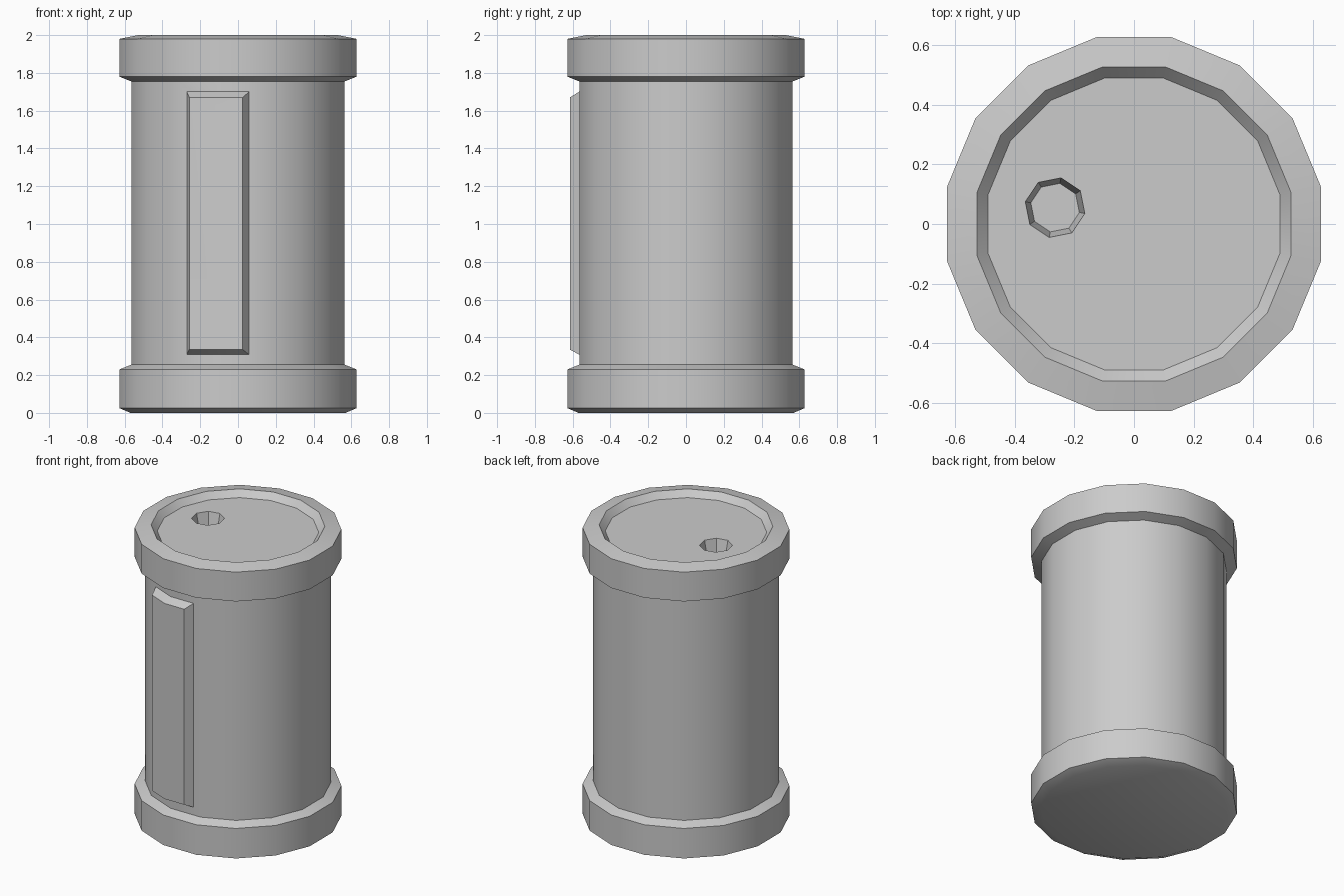
import bpy, bmesh
from math import pi, sin, cos, tan
from mathutils import Matrix

if "Cube" in bpy.data.objects:
    bpy.data.objects.remove(bpy.data.objects["Cube"])

SIDES = 16
HALF = pi / SIDES          # half the angle of one side of the drum

grey = bpy.data.materials.new("plain_grey")
grey.use_nodes = True
colour = (0.6, 0.6, 0.6, 1)
grey.diffuse_color = colour
grey.node_tree.nodes["Principled BSDF"].inputs["Base Color"].default_value = colour


def finish(name, bm):
    bmesh.ops.recalc_face_normals(bm, faces=bm.faces)
    mesh = bpy.data.meshes.new(name)
    bm.to_mesh(mesh)
    bm.free()
    mesh.materials.append(grey)
    obj = bpy.data.objects.new(name, mesh)
    bpy.context.collection.objects.link(obj)
    return obj


def loft(name, rings):
    """Closed solid through rings of points, capped at both ends."""
    bm = bmesh.new()
    loops = [[bm.verts.new(p) for p in ring] for ring in rings]
    for a, b in zip(loops, loops[1:]):
        for i in range(len(a)):
            j = (i + 1) % len(a)
            bm.faces.new((a[i], a[j], b[j], b[i]))
    bm.faces.new(loops[0])
    bm.faces.new(loops[-1])
    return finish(name, bm)


def lathe(name, profile, sides, start, x=0, y=0):
    angles = [start + 2 * pi * i / sides for i in range(sides)]
    return loft(name, [[(x + r * cos(a), y + r * sin(a), z) for a in angles]
                       for r, z in profile])


def bent_block(name, layers):
    """Block folded around one vertical edge of the drum.
    Each layer is (radius at the fold, half width, bottom, top)."""
    rings = []
    for r, w, low, high in layers:
        fold = [(t, -(r - abs(t) * tan(HALF))) for t in (-w, 0, w)]
        rings.append([(x, y, low) for x, y in fold] +
                     [(x, y, high) for x, y in reversed(fold)])
    obj = loft(name, rings)
    obj.data.transform(Matrix.Rotation(-HALF, 4, 'Z'))
    return obj


def cut(obj, cutter):
    mod = obj.modifiers.new("cut", 'BOOLEAN')
    mod.operation = 'DIFFERENCE'
    mod.solver = 'EXACT'
    mod.object = cutter
    bpy.context.view_layer.objects.active = obj
    bpy.ops.object.modifier_apply(modifier=mod.name)


# Drum: bottom band, straight wall, top band and sunken lid
drum = lathe("drum", [(0.58, 0), (0.64, 0.025), (0.64, 0.23), (0.576, 0.255),
                      (0.576, 1.755), (0.64, 1.78), (0.64, 1.98),
                      (0.538, 2.0), (0.5, 1.958)], SIDES, HALF)

# Raised panel with bevelled rim, wrapped round the front
panel = bent_block("front_panel", [(0.56, 0.176, 0.30, 1.71),
                                   (0.627, 0.144, 0.335, 1.67)])

# Cutters: handle slot in the panel and filler hole in the lid
slot = bent_block("slot_cutter", [(0.55, 0.107, 1.55, 1.62),
                                  (0.65, 0.1265, 1.537, 1.633)])
hole = lathe("hole_cutter", [(0.083, 1.87), (0.102, 1.958), (0.106, 1.98)],
             8, 3 * HALF, -0.265, 0.055)

cut(panel, slot)
cut(drum, slot)
cut(drum, hole)
for helper in (slot, hole):
    bpy.data.objects.remove(helper)

# Smooth round walls, keep the band edges sharp
bpy.ops.object.select_all(action='DESELECT')
for obj in (drum, panel):
    obj.select_set(True)
bpy.context.view_layer.objects.active = drum
bpy.ops.object.shade_smooth_by_angle(angle=pi / 6)
